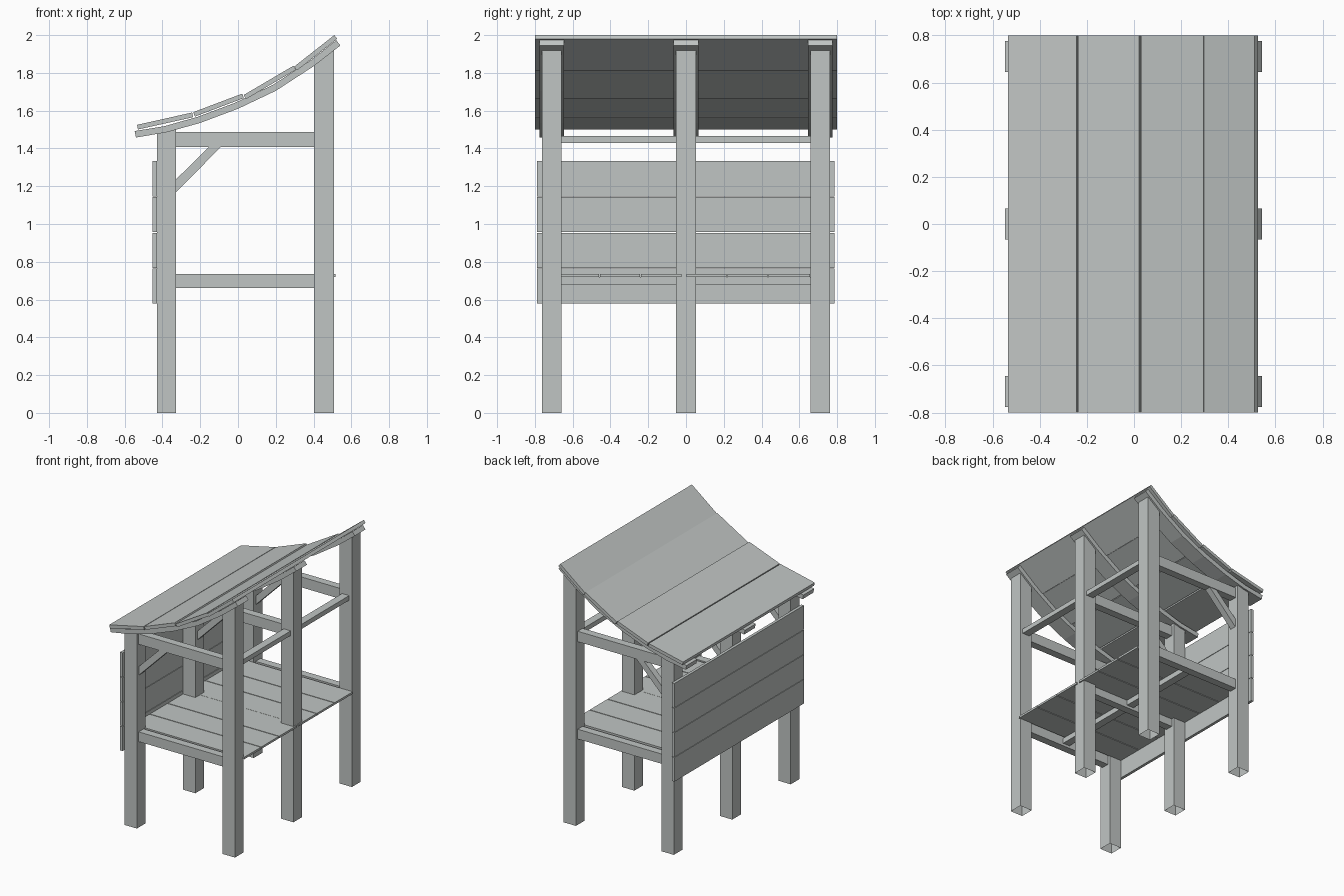
import bpy
import bmesh

cube = bpy.data.objects.get("Cube")
if cube:
    bpy.data.objects.remove(cube, do_unlink=True)

wood = bpy.data.materials.new("weathered_grey_wood")
wood.use_nodes = True
COLOUR = (0.53, 0.56, 0.55, 1)
wood.diffuse_color = COLOUR
wood.node_tree.nodes["Principled BSDF"].inputs["Base Color"].default_value = COLOUR


def prism(name, outline, y0, y1, open_bottom=False):
    """Extrude an (x, z) outline from y0 to y1."""
    bm = bmesh.new()
    face = bm.faces.new([bm.verts.new((x, y0, z)) for x, z in outline])
    moved = bmesh.ops.extrude_face_region(bm, geom=[face], use_keep_orig=True)["geom"]
    for v in moved:
        if isinstance(v, bmesh.types.BMVert):
            v.co.y = y1
    bmesh.ops.recalc_face_normals(bm, faces=bm.faces)
    if open_bottom:
        low = [f for f in bm.faces if all(v.co.z < 0.001 for v in f.verts)]
        bmesh.ops.delete(bm, geom=low, context='FACES_ONLY')
    mesh = bpy.data.meshes.new(name)
    bm.to_mesh(mesh)
    bm.free()
    mesh.materials.append(wood)
    obj = bpy.data.objects.new(name, mesh)
    bpy.context.collection.objects.link(obj)
    return obj


def box(name, x0, x1, y0, y1, z0, z1):
    return prism(name, [(x0, z0), (x1, z0), (x1, z1), (x0, z1)], y0, y1)


# Three identical frames: legs, cross beams, brace and curved rafter
rafter_low = [(-0.54, 1.458), (-0.38, 1.485), (-0.2, 1.535), (0, 1.61),
              (0.2, 1.705), (0.4, 1.835), (0.542, 1.945)]
rafter_top = [(-0.547, 1.492), (-0.388, 1.518), (-0.212, 1.568), (-0.015, 1.642),
              (0.182, 1.735), (0.38, 1.863), (0.52, 1.973)]
for label, y in (("front", -0.71), ("middle", 0), ("back", 0.71)):
    prism(label + "_low_leg", [(-0.43, 0), (-0.327, 0), (-0.327, 1.505), (-0.43, 1.48)],
          y - 0.052, y + 0.052, True)
    prism(label + "_tall_leg", [(0.403, 0), (0.508, 0), (0.508, 1.925), (0.403, 1.84)],
          y - 0.052, y + 0.052, True)
    box(label + "_upper_beam", -0.327, 0.403, y - 0.03, y + 0.03, 1.408, 1.488)
    box(label + "_lower_beam", -0.327, 0.403, y - 0.03, y + 0.03, 0.66, 0.735)
    prism(label + "_brace", [(-0.327, 1.17), (-0.09, 1.408), (-0.155, 1.408), (-0.327, 1.237)],
          y - 0.025, y + 0.025)
    prism(label + "_rafter", rafter_low + rafter_top[::-1], y - 0.065, y + 0.065)

# Rails between the tall legs, and the joist under the shelf
for label, y in (("front", -0.355), ("back", 0.355)):
    box(label + "_rail", 0.425, 0.485, y - 0.305, y + 0.305, 1.43, 1.466)
    box(label + "_joist", 0.03, 0.09, y - 0.33, y + 0.33, 0.68, 0.72)

# Shelf planks
edges = [-0.662, -0.455, -0.238, -0.018, 0.003, 0.22, 0.437, 0.662]
for i, (a, b) in enumerate(zip(edges, edges[1:])):
    if i != 3:
        box(f"shelf_plank_{i}", -0.43, 0.517, a, b - 0.006, 0.72, 0.736)

# Side wall boards
for i in range(4):
    z = 0.578 + i * 0.1895
    box(f"wall_board_{i}", -0.452, -0.43, -0.788, 0.786, z, z + 0.186)

# Overlapping roof planks along the curve
joints = [((-0.535, 1.525), (-0.243, 1.59)), ((-0.237, 1.592), (0.022, 1.69)),
          ((0.03, 1.683), (0.294, 1.838)), ((0.297, 1.833), (0.51, 2.0))]
for i, ((x0, z0), (x1, z1)) in enumerate(joints):
    length = ((x1 - x0) ** 2 + (z1 - z0) ** 2) ** 0.5
    nx, nz = (z1 - z0) / length * 0.025, -(x1 - x0) / length * 0.025
    prism(f"roof_plank_{i}", [(x0, z0), (x0 + nx, z0 + nz), (x1 + nx, z1 + nz), (x1, z1)],
          -0.8, 0.8)
